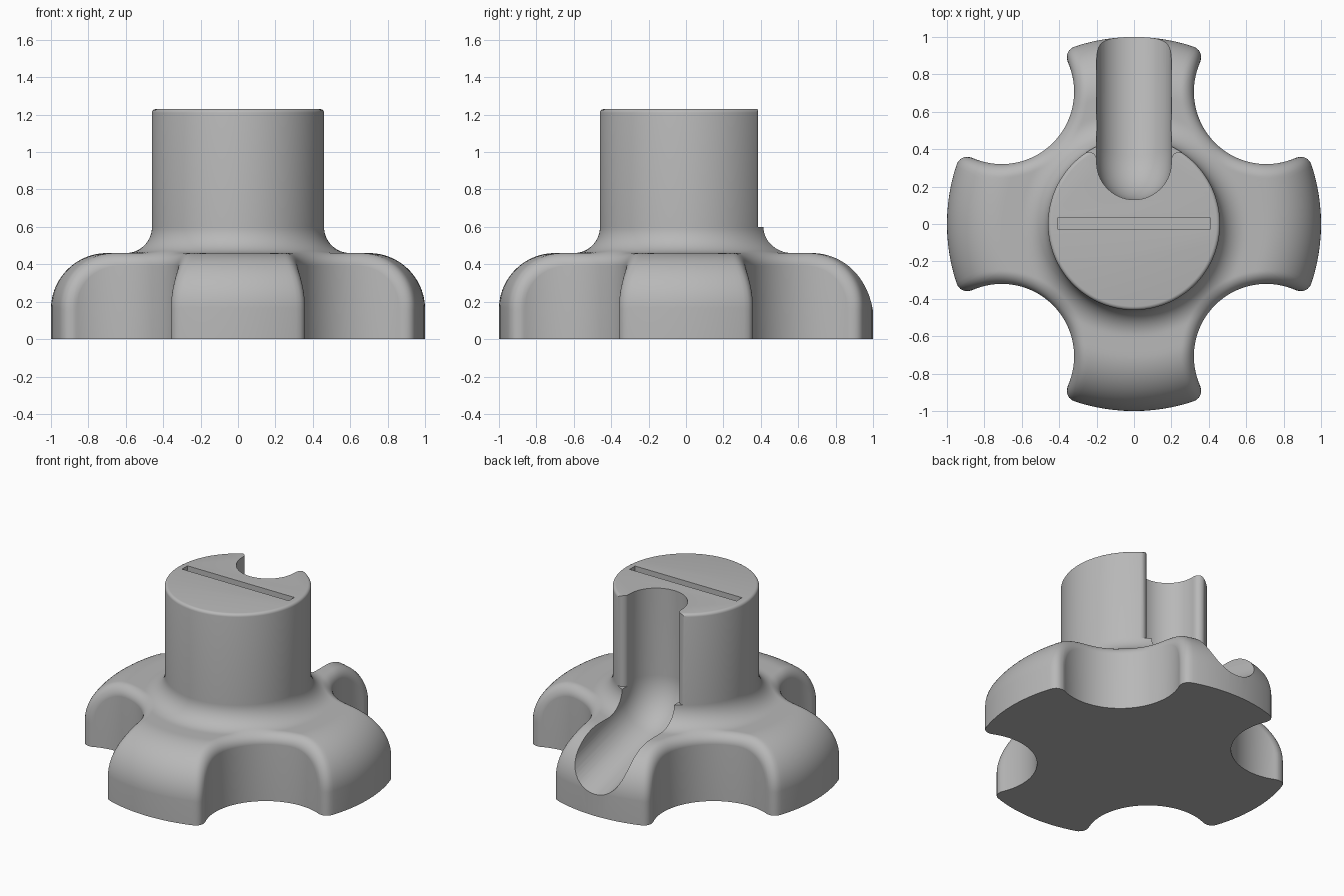
import bpy, bmesh, math
from math import sin, cos, pi, radians, hypot

cube = bpy.data.objects.get("Cube")
if cube:
    bpy.data.objects.remove(cube, do_unlink=True)

grey = bpy.data.materials.new("plain_grey")
grey.use_nodes = True
colour = (0.48, 0.48, 0.48, 1)
grey.diffuse_color = colour
grey.node_tree.nodes["Principled BSDF"].inputs["Base Color"].default_value = colour

# Main sizes
RIM, SHOULDER, RIM_ROUND = 1.0, 0.46, 0.3
COLUMN, TOP, COVE = 0.46, 1.23, 0.14
SCOOP, EDGE = 0.387, 0.07
SCOOP_AT = RIM / math.sqrt(2)
GROOVE, GROOVE_Y = 0.2, 0.33


def solid(name, verts, faces):
    mesh = bpy.data.meshes.new(name)
    mesh.from_pydata(verts, [], faces)
    bm = bmesh.new()
    bm.from_mesh(mesh)
    bmesh.ops.recalc_face_normals(bm, faces=bm.faces)
    bm.to_mesh(mesh)
    bm.free()
    obj = bpy.data.objects.new(name, mesh)
    bpy.context.collection.objects.link(obj)
    mesh.materials.append(grey)
    return obj


def loft(name, rings):
    """Skin a stack of equal closed rings and cap both ends."""
    n = len(rings[0])
    verts = [p for ring in rings for p in ring]
    faces = [(j * n + i, j * n + (i + 1) % n, (j + 1) * n + (i + 1) % n, (j + 1) * n + i)
             for j in range(len(rings) - 1) for i in range(n)]
    last = (len(rings) - 1) * n
    faces += [tuple(range(n))[::-1], tuple(range(last, last + n))]
    return solid(name, verts, faces)


def inside(x, y, z):
    """Rounded disc with scooped sides, blended into the column by a cove."""
    r = hypot(x, y)
    qr, qz = r - RIM + RIM_ROUND, z - SHOULDER + RIM_ROUND
    disc = hypot(max(qr, 0), max(qz, 0)) + min(max(qr, qz), 0) - RIM_ROUND
    scoop = SCOOP - hypot(abs(x) - SCOOP_AT, abs(y) - SCOOP_AT)
    a, b = disc + EDGE, scoop + EDGE
    base = hypot(max(a, 0), max(b, 0)) + min(max(a, b), 0) - EDGE
    col = r - COLUMN
    blend = max(min(base, col), COVE) - hypot(max(COVE - base, 0), max(COVE - col, 0))
    return blend < 1e-4


def search(test, lo, hi):
    for _ in range(22):
        mid = (lo + hi) / 2
        lo, hi = (mid, hi) if test(mid) else (lo, mid)
    return lo


def ease(k, n):
    s = k / n
    return s - 0.7 * sin(2 * pi * s) / (2 * pi)


# Lines running from the column out to the four-lobed outline
half_scoop = math.acos(SCOOP / 2 / RIM)
half_arm = pi / 4 - 2 * math.asin(SCOOP / 2 / RIM)
squeeze = radians(8)
lines = []
for q in range(4):
    c, s = (1, 0, -1, 0)[q], (0, 1, 0, -1)[q]
    quarter = []
    for k in range(24):
        e = 2 * ease(k, 24) - 1
        quarter.append((RIM * cos(half_arm * e), RIM * sin(half_arm * e), squeeze * e))
    for k in range(52):
        e = ease(k, 52)
        phi = 5 * pi / 4 + half_scoop * (1 - 2 * e)
        quarter.append((SCOOP_AT + SCOOP * cos(phi), SCOOP_AT + SCOOP * sin(phi),
                        squeeze + (pi / 2 - 2 * squeeze) * e))
    for x, y, ang in quarter:
        ix, iy = COLUMN * cos(ang), COLUMN * sin(ang)
        t = search(lambda f: inside(ix + (x - ix) * f, iy + (y - iy) * f, 0.05), 0, 1)
        x, y = ix + (x - ix) * t, iy + (y - iy) * t
        lines.append(((c * x - s * y, s * x + c * y), (c * ix - s * iy, s * ix + c * iy)))

# Knob body: foot, rounded lobes, cove, column and softened top rim
ROWS = 44
rings = [[(o[0], o[1], 0) for o, i in lines]]
for j in range(ROWS + 1):
    t = (1 - cos(pi * j / ROWS)) / 2
    ring = []
    for o, i in lines:
        x, y = o[0] + (i[0] - o[0]) * t, o[1] + (i[1] - o[1]) * t
        z = search(lambda h: inside(x, y, h), 0.05, SHOULDER + COVE)
        ring.append((x, y, z))
    rings.append(ring)
ROUND = 0.02
for k in range(5):
    a = pi / 2 * k / 4
    f = (COLUMN - ROUND + ROUND * cos(a)) / COLUMN
    rings.append([(i[0] * f, i[1] * f, TOP - ROUND + ROUND * sin(a)) for o, i in lines])
body = loft("knob_body", rings)

# Groove cutter: vertical channel bending into a sloping trough
slope, bend = radians(15), 0.12
drop = 0.357 + (RIM - GROOVE_Y) * math.tan(slope)
turn = pi / 2 - slope
bend_z = drop + bend * math.tan(turn / 2)
slices = []
for k in range(29):
    a = -pi / 2 + pi * k / 28
    x, d = GROOVE * sin(a), GROOVE * cos(a)
    path = [(x, GROOVE_Y - d, 1.5)]
    for m in range(17):
        b = pi + turn * m / 16
        path.append((x, GROOVE_Y + bend + (bend + d) * cos(b), bend_z + (bend + d) * sin(b)))
    _, y, z = path[-1]
    path += [(x, y + 1.2 * cos(slope), z - 1.2 * sin(slope)), (x, 1.8, 1.5)]
    slices.append(path)
cutters = [loft("groove_cutter", slices)]

# Lip cutters: round the column edges beside the channel
lip = 0.04
cx = GROOVE + lip
cy = math.sqrt((COLUMN - lip) ** 2 - cx ** 2)
end = math.atan2(cy, cx)
for side in (1, -1):
    plan = [(cx + lip * cos(pi + (end - pi) * k / 8), cy + lip * sin(pi + (end - pi) * k / 8))
            for k in range(9)]
    plan += [(0.55 * cos(end), 0.55 * sin(end)), (0.1, 0.55), (0.1, cy)]
    cutters.append(loft("lip_cutter", [[(side * x, y, z) for x, y in plan]
                                       for z in (SHOULDER + COVE, 1.5)]))

# Slot cutter: narrow straight slot across the top
slot = [(-0.41, -0.028), (0.41, -0.028), (0.41, 0.032), (-0.41, 0.032)]
cutters.append(loft("slot_cutter", [[(x, y, z) for x, y in slot] for z in (TOP - 0.1, 1.5)]))

bpy.ops.object.select_all(action='DESELECT')
bpy.context.view_layer.objects.active = body
body.select_set(True)
for cutter in cutters:
    cutter.hide_render = True
    mod = body.modifiers.new(cutter.name, 'BOOLEAN')
    mod.operation, mod.solver, mod.object = 'DIFFERENCE', 'EXACT', cutter
    bpy.ops.object.modifier_apply(modifier=mod.name)
    bpy.data.objects.remove(cutter, do_unlink=True)
bpy.ops.object.shade_smooth_by_angle(angle=radians(32))
